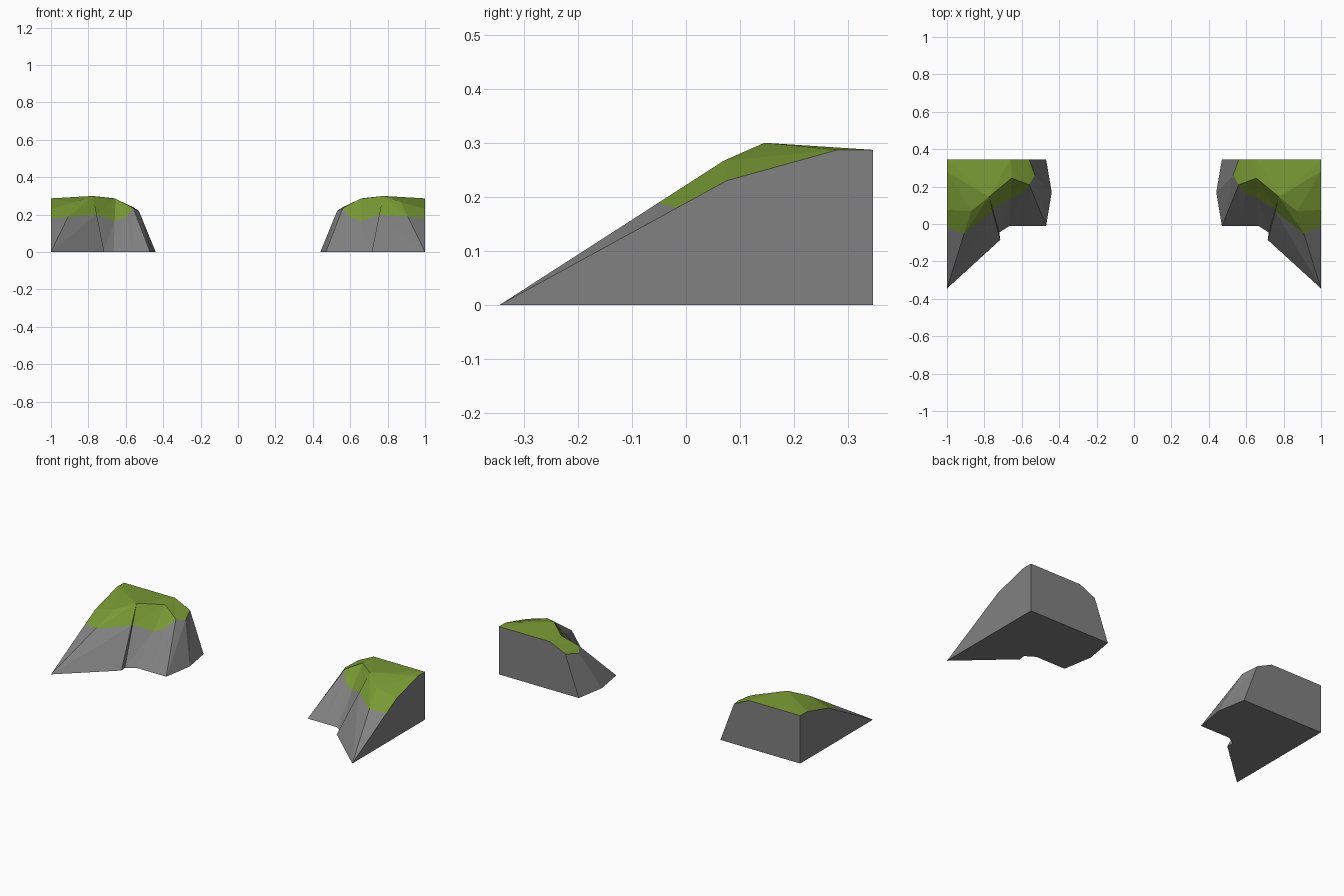
import bpy, bmesh
from mathutils import Vector

if "Cube" in bpy.data.objects:
    bpy.data.objects.remove(bpy.data.objects["Cube"])

def material(name, rgb):
    m = bpy.data.materials.new(name)
    m.diffuse_color = (*rgb, 1)
    m.use_nodes = True
    m.node_tree.nodes["Principled BSDF"].inputs["Base Color"].default_value = m.diffuse_color
    return m

ROCK = material("grey rock", (0.22, 0.22, 0.22))
GRASS = material("green grass", (0.19, 0.32, 0.035))

# top rim and back points of the right-hand cliff
A, B, C, D = (1, .075, .23), (.87, .07, .267), (.775, .145, .30), (.655, .245, .285)
M, E, F, G = (.608, .228, .262), (.56, .21, .235), (.53, .26, .22), (.56, .345, .24)
H, I, J = (.66, .345, .287), (1, .345, .287), (1, .28, .287)

# cliff columns: foot point, rim point, height where grass gives way to rock
COLUMNS = [((1, -.345), A, .18), ((1, -.345), B, .188), ((.715, -.085), C, .20),
           ((.72, -.045), C, .20), ((.665, -.01), D, .165), ((.565, -.01), M, .19),
           ((.47, -.01), E, .235), ((.44, .17), F, .22), ((.47, .345), G, .24)]
TOP = [(A, B, J), (B, C, J), (C, I, J), (C, D, H), (C, H, I),
       (D, M, H), (M, E, H), (E, F, G), (E, G, H)]

def build_cliff(name, side):
    bm = bmesh.new()
    cache = {}

    def vert(p):
        key = tuple(round(c, 4) for c in p)
        if key not in cache:
            cache[key] = bm.verts.new((key[0] * side, key[1], key[2]))
        return cache[key]

    def face(points, mat):
        vs = list(dict.fromkeys(vert(p) for p in points))
        if len(vs) >= 3:
            bm.faces.new(vs).material_index = mat

    rows = []
    for foot, rim, z in COLUMNS:
        lo, hi = Vector((*foot, 0)), Vector(rim)
        rows.append((lo, lo.lerp(hi, min(1, z / hi.z)), hi))
    # sloping cliff: rock below, grass fringe above
    for p, q in zip(rows, rows[1:]):
        for k in (0, 1):
            a, b, c, d = p[k], q[k], q[k + 1], p[k + 1]
            face((a, b, c), k)
            face((a, c, d), k)
    # grassy top
    for tri in TOP:
        face(tri, 1)
    # outer wall, back wall and underside
    corner = (1, .345, 0)
    face([rows[0][0], rows[0][1], A, J, I, corner], 0)
    face([corner, I, H, G, rows[-1][0]], 0)
    face([r[0] for r in rows] + [corner], 0)
    bmesh.ops.recalc_face_normals(bm, faces=bm.faces)
    bmesh.ops.triangulate(bm, faces=[f for f in bm.faces if len(f.verts) > 4])
    me = bpy.data.meshes.new(name)
    bm.to_mesh(me)
    bm.free()
    me.materials.append(ROCK)
    me.materials.append(GRASS)
    bpy.context.collection.objects.link(bpy.data.objects.new(name, me))

build_cliff("right_cliff", 1)
build_cliff("left_cliff", -1)
